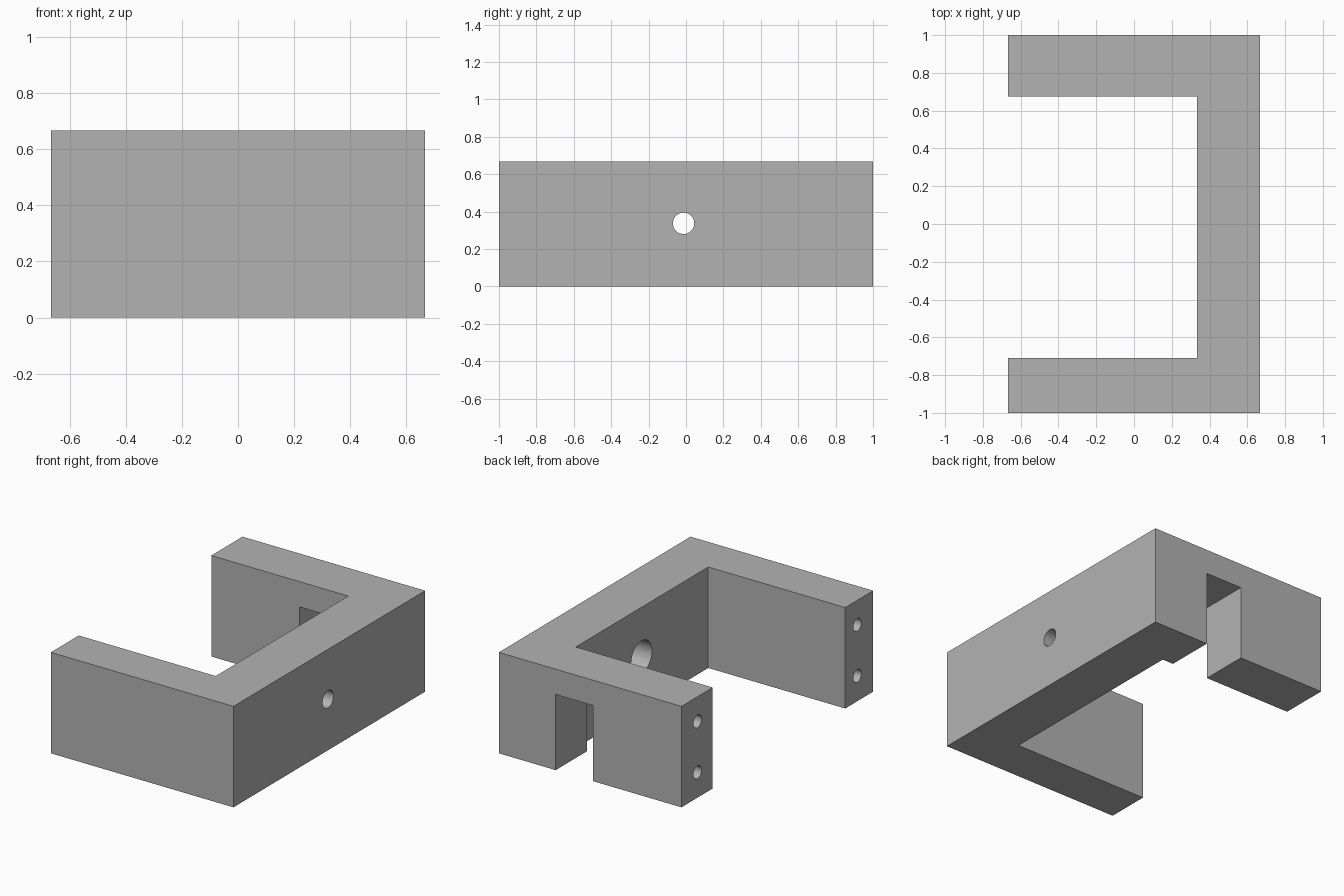
import bpy
import bmesh
from math import pi
from mathutils import Matrix, Vector

cube = bpy.data.objects.get("Cube")
if cube:
    bpy.data.objects.remove(cube, do_unlink=True)

HEIGHT = 0.667
END = 0.667          # half length along x
WEB_X = 0.334        # inner face of the web


def make_object(name, bm):
    bmesh.ops.recalc_face_normals(bm, faces=bm.faces[:])
    mesh = bpy.data.meshes.new(name)
    bm.to_mesh(mesh)
    bm.free()
    obj = bpy.data.objects.new(name, mesh)
    bpy.context.collection.objects.link(obj)
    return obj


def cut(body, cutter):
    """Subtract the cutter from the body and discard the cutter."""
    cutter.hide_render = True
    mod = body.modifiers.new(cutter.name, 'BOOLEAN')
    mod.operation = 'DIFFERENCE'
    mod.solver = 'EXACT'
    mod.object = cutter
    bpy.context.view_layer.objects.active = body
    bpy.ops.object.modifier_apply(modifier=mod.name)
    bpy.data.objects.remove(cutter, do_unlink=True)


def drill(body, name, x0, x1, y, z, radius):
    """Round hole along x from x0 to x1."""
    bm = bmesh.new()
    bmesh.ops.create_cone(
        bm, cap_ends=True, segments=48, radius1=radius, radius2=radius, depth=x1 - x0,
        matrix=Matrix.Translation(((x0 + x1) / 2, y, z)) @ Matrix.Rotation(pi / 2, 4, 'Y'))
    cut(body, make_object(name, bm))


def box_cut(body, name, low, high):
    low, high = Vector(low), Vector(high)
    bm = bmesh.new()
    bmesh.ops.create_cube(
        bm, size=1,
        matrix=Matrix.Translation((low + high) / 2) @ Matrix.Diagonal((high - low).to_4d()))
    cut(body, make_object(name, bm))


# C-shaped bracket body, extruded upward
profile = [(-END, -1), (END, -1), (END, 1), (-END, 1),
           (-END, 0.674), (WEB_X, 0.674), (WEB_X, -0.709), (-END, -0.709)]
bm = bmesh.new()
base = bm.faces.new([bm.verts.new((x, y, 0)) for x, y in profile])
top = bmesh.ops.extrude_face_region(bm, geom=[base], use_keep_orig=True)
bmesh.ops.translate(bm, vec=(0, 0, HEIGHT),
                    verts=[v for v in top["geom"] if isinstance(v, bmesh.types.BMVert)])
bracket = make_object("bracket_body", bm)

# Slot through the back arm, open at the bottom
box_cut(bracket, "arm_slot", (-0.021, 0.5, -0.2), (0.252, 1.2, 0.5))

# Counterbored hole through the web
drill(bracket, "web_hole", 0.2, 0.8, -0.013, 0.337, 0.057)
drill(bracket, "web_counterbore", 0.2, 0.53, -0.013, 0.337, 0.108)

# Two blind screw holes in the end of each arm
for y in (-0.835, 0.833):
    for z in (0.167, 0.504):
        drill(bracket, "screw_hole", -0.8, -0.27, y, z, 0.042)

# Single grey material
grey = bpy.data.materials.new("light_grey")
grey.use_nodes = True
colour = (0.45, 0.45, 0.45, 1)
grey.diffuse_color = colour
grey.node_tree.nodes["Principled BSDF"].inputs["Base Color"].default_value = colour
bracket.data.materials.clear()
bracket.data.materials.append(grey)

# Smooth hole walls, sharp block edges
bpy.ops.object.select_all(action='DESELECT')
bracket.select_set(True)
bpy.context.view_layer.objects.active = bracket
bpy.ops.object.shade_smooth_by_angle(angle=pi / 6)
